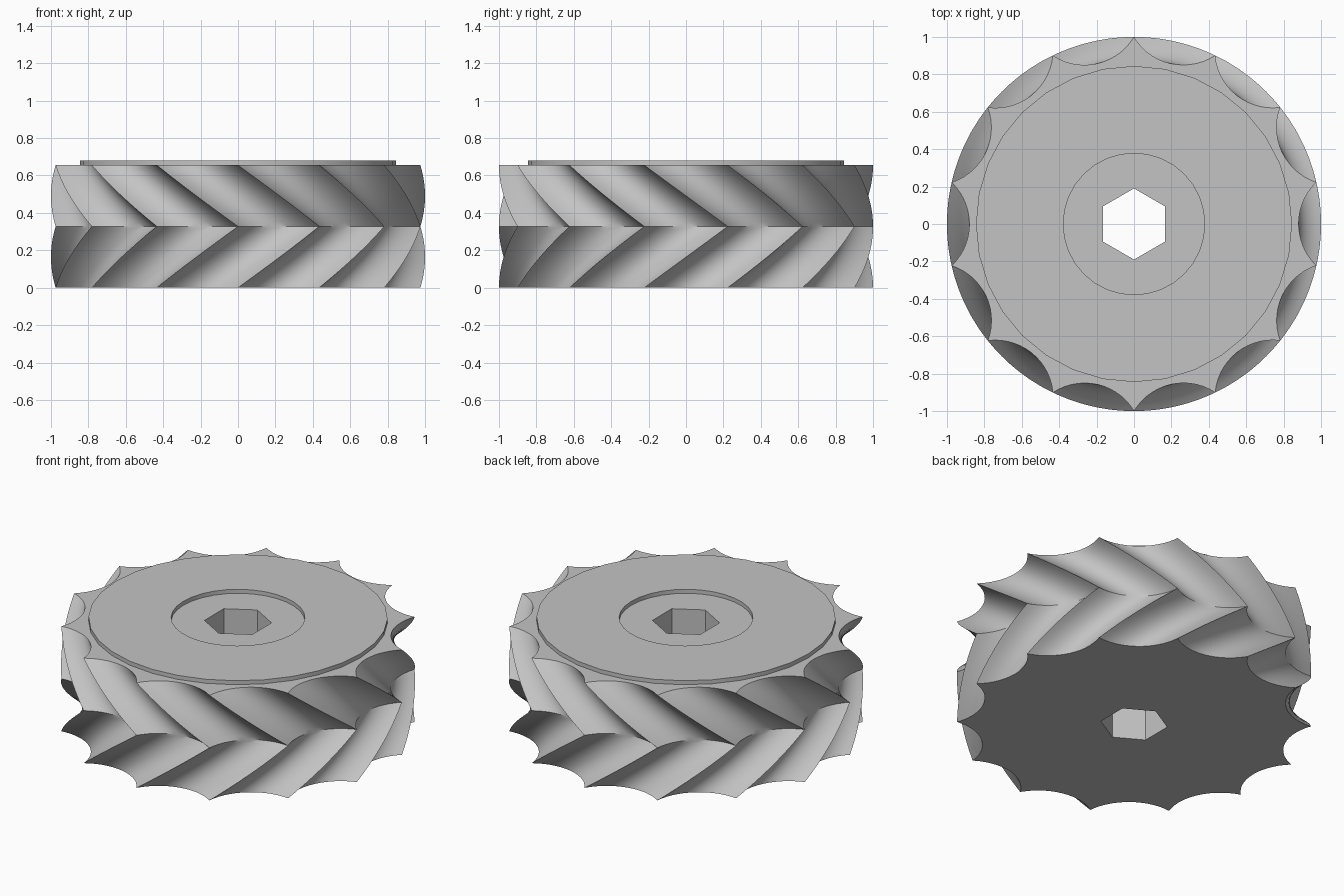
import bpy, bmesh
from math import sin, cos, pi, asin, hypot, atan2

cube = bpy.data.objects.get("Cube")
if cube:
    bpy.data.objects.remove(cube)

TEETH = 14
PITCH = 2 * pi / TEETH
HEIGHT = 0.655          # toothed body
DISC_TOP = 0.68         # raised ring on the body
VALLEY = 0.88           # radius at the bottom of each scallop
ARC_STEPS = 14          # segments per scallop
LAYERS = 32             # slices over the height (even)

grey = bpy.data.materials.new("plain grey")
grey.use_nodes = True
colour = (0.55, 0.55, 0.55, 1)
grey.diffuse_color = colour
grey.node_tree.nodes["Principled BSDF"].inputs["Base Color"].default_value = colour


def finish(bm, name):
    bmesh.ops.recalc_face_normals(bm, faces=bm.faces)
    mesh = bpy.data.meshes.new(name)
    bm.to_mesh(mesh)
    bm.free()
    obj = bpy.data.objects.new(name, mesh)
    mesh.materials.append(grey)
    bpy.context.collection.objects.link(obj)
    bpy.ops.object.select_all(action='DESELECT')
    obj.select_set(True)
    bpy.context.view_layer.objects.active = obj
    bpy.ops.object.shade_smooth_by_angle(angle=pi / 6)
    return obj


def loop(bm, polar, z, turn=0.0):
    return [bm.verts.new((r * cos(a + turn), r * sin(a + turn), z)) for r, a in polar]


def bridge(bm, lower, upper):
    n = len(lower)
    for i in range(n):
        j = (i + 1) % n
        bm.faces.new((lower[i], lower[j], upper[j], upper[i]))


def cap(bm, outer, inner):
    edges = [bm.edges.get((ring[i - 1], ring[i])) for ring in (outer, inner) for i in range(len(ring))]
    bmesh.ops.triangle_fill(bm, edges=edges, use_beauty=True)


def polygon(radius, sides, start=0.0):
    return [(radius, start + 2 * pi * i / sides) for i in range(sides)]


# Scalloped outline: concave circular arcs meeting in sharp cusps
half_chord = sin(PITCH / 2)
sag = cos(PITCH / 2) - VALLEY
arc_radius = (half_chord ** 2 + sag ** 2) / (2 * sag)
arc_centre = VALLEY + arc_radius
sweep = asin(half_chord / arc_radius)
outline = []
for tooth in range(TEETH):
    middle = -pi / 2 + (tooth + 0.5) * PITCH
    for step in range(ARC_STEPS):
        t = sweep * (2 * step / ARC_STEPS - 1)
        x, y = arc_centre - arc_radius * cos(t), arc_radius * sin(t)
        outline.append((hypot(x, y), middle + atan2(y, x)))

# Toothed body: outline twists one tooth forward to mid height, then back
bm = bmesh.new()
rings = []
for k in range(LAYERS + 1):
    f = k / LAYERS
    turn = PITCH * (1 - abs(2 * f - 1))
    rings.append(loop(bm, outline, HEIGHT * f, turn))
for lower, upper in zip(rings, rings[1:]):
    bridge(bm, lower, upper)

# Hexagonal through hole and the flat ends
hexagon = polygon(0.19, 6, pi / 2)
hole_low, hole_high = loop(bm, hexagon, 0), loop(bm, hexagon, HEIGHT)
bridge(bm, hole_low, hole_high)
cap(bm, rings[0], hole_low)
cap(bm, rings[-1], hole_high)
finish(bm, "herringbone_body")

# Thin raised ring, leaving a shallow round recess in the middle
bm = bmesh.new()
section = [(0.845, HEIGHT - 0.01), (0.845, DISC_TOP), (0.378, DISC_TOP), (0.378, HEIGHT - 0.01)]
loops = [loop(bm, polygon(r, 32), z) for r, z in section]
for i in range(len(loops)):
    bridge(bm, loops[i - 1], loops[i])
finish(bm, "raised_ring")
